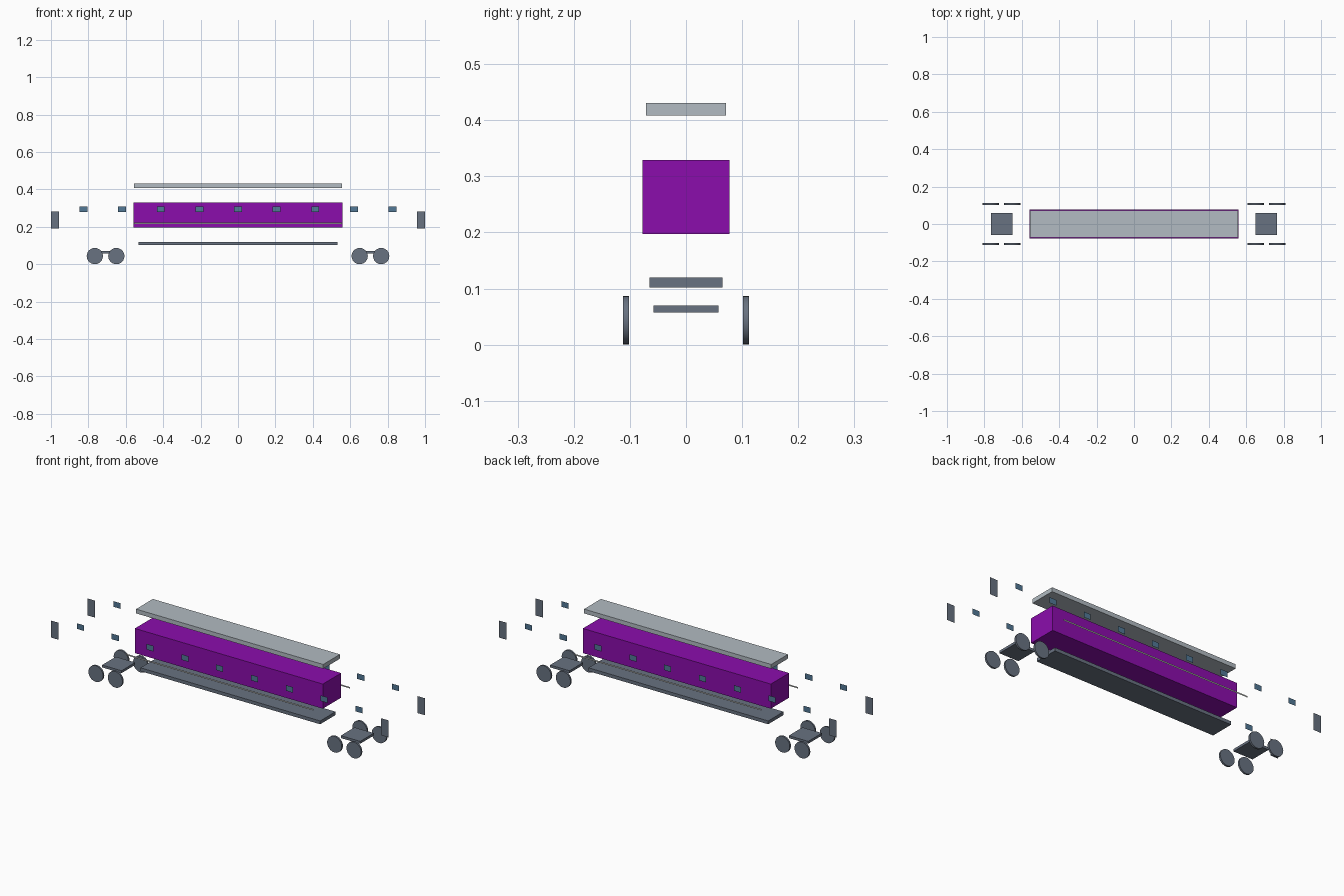
import bpy, math

if "Cube" in bpy.data.objects:
    bpy.data.objects.remove(bpy.data.objects["Cube"])


def material(name, rgb):
    m = bpy.data.materials.new(name)
    m.diffuse_color = (*rgb, 1)
    m.use_nodes = True
    m.node_tree.nodes["Principled BSDF"].inputs["Base Color"].default_value = m.diffuse_color
    return m


PURPLE = material("purple paint", (0.258, 0.004, 0.413))
ROOF = material("pale roof grey", (0.445, 0.497, 0.539))
STEEL = material("slate steel", (0.14, 0.17, 0.22))
GLASS = material("blue glass", (0.084, 0.188, 0.305))
TRIM = material("light trim", (0.50, 0.52, 0.50))


def finish(ob, name, mat):
    ob.name = name
    ob.data.materials.append(mat)
    return ob


def box(name, x, y, z, size, mat):
    bpy.ops.mesh.primitive_cube_add(size=1, location=(x, y, z))
    ob = bpy.context.object
    ob.scale = size
    bpy.ops.object.transform_apply(location=False, rotation=False, scale=True)
    return finish(ob, name, mat)


def panel(name, x, side, z, w, h, mat):
    """Flat upright sheet hovering beside the coach, facing outward."""
    bpy.ops.mesh.primitive_plane_add(
        size=1, location=(x, side * 0.155, z),
        rotation=(-side * math.pi / 2, 0, 0))
    ob = bpy.context.object
    ob.scale = (w, h, 1)
    bpy.ops.object.transform_apply(location=False, rotation=True, scale=True)
    return finish(ob, name, mat)


def wheel(x, side):
    bpy.ops.mesh.primitive_cylinder_add(
        vertices=24, radius=0.0435, depth=0.01,
        location=(x, side * 0.107, 0.0435), rotation=(math.pi / 2, 0, 0))
    bpy.ops.object.shade_smooth_by_angle(angle=math.radians(30))
    finish(bpy.context.object, "wheel", STEEL)


# Stacked main parts of the exploded coach
box("coach_body", 0, 0, 0.263, (1.115, 0.155, 0.132), PURPLE)
box("roof", 0, 0, 0.4195, (1.11, 0.142, 0.023), ROOF)
box("underframe", 0, 0, 0.111, (1.066, 0.13, 0.018), STEEL)

# Bogies with four wheels each
for end in (-1, 1):
    box("bogie_frame", end * 0.708, 0, 0.0635, (0.115, 0.116, 0.013), STEEL)
    for dx in (-0.0575, 0.0575):
        for side in (-1, 1):
            wheel(end * 0.708 + dx, side)

# Loose side panels: windows, doors and trim stripe
for side in (-1, 1):
    for i in range(-4, 5):
        panel("window", i * 0.2065, side, 0.294, 0.042, 0.030, GLASS)
    for end in (-1, 1):
        panel("door", end * 0.978, side, 0.237, 0.044, 0.091, STEEL)
    panel("trim_stripe", 0, side, 0.22, 1.11, 0.008, TRIM)
